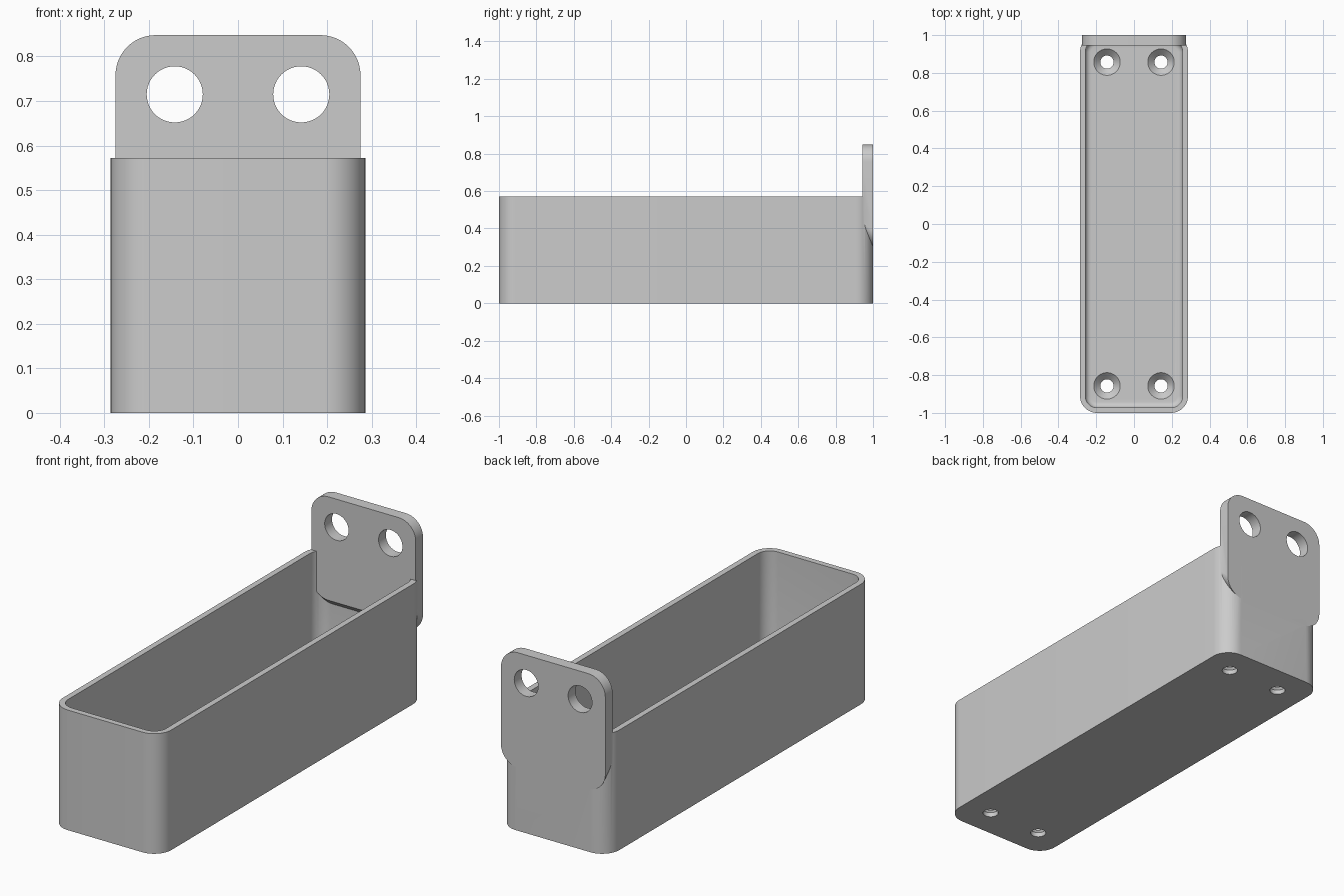
import bpy, bmesh, math
from mathutils import Vector, Matrix

cube = bpy.data.objects.get("Cube")
if cube:
    bpy.data.objects.remove(cube, do_unlink=True)

grey = bpy.data.materials.new("plain grey")
grey.use_nodes = True
colour = (0.6, 0.6, 0.6, 1)
grey.diffuse_color = colour
grey.node_tree.nodes["Principled BSDF"].inputs["Base Color"].default_value = colour

HALF_W, HEIGHT, WALL, CORNER = 0.286, 0.572, 0.028, 0.09
FLOOR, FILLET = 0.057, 0.03
PLATE_FRONT, PLATE_LOW, PLATE_TOP = 0.945, 0.30, 0.848


def rounded_rect(half_a, half_b, radius, steps=12):
    """Outline of a rectangle with round corners, counter-clockwise."""
    points = []
    for corner, (sa, sb) in enumerate([(1, 1), (-1, 1), (-1, -1), (1, -1)]):
        for i in range(steps + 1):
            angle = (corner + i / steps) * math.pi / 2
            points.append((sa * (half_a - radius) + radius * math.cos(angle),
                           sb * (half_b - radius) + radius * math.sin(angle)))
    return points


def loft(name, loops):
    """Skin a stack of matching outlines and cap both ends."""
    bm = bmesh.new()
    rings = [[bm.verts.new(p) for p in loop] for loop in loops]
    for low, high in zip(rings, rings[1:]):
        for i in range(len(low)):
            j = (i + 1) % len(low)
            bm.faces.new((low[i], low[j], high[j], high[i]))
    bm.faces.new(rings[0][::-1])
    bm.faces.new(rings[-1])
    bmesh.ops.recalc_face_normals(bm, faces=bm.faces)
    mesh = bpy.data.meshes.new(name)
    bm.to_mesh(mesh)
    bm.free()
    mesh.materials.append(grey)
    obj = bpy.data.objects.new(name, mesh)
    bpy.context.collection.objects.link(obj)
    return obj


def lathe(name, profile, matrix, sides=48):
    """Round cutter from (radius, height) pairs."""
    return loft(name, [[matrix @ Vector((r * math.cos(2 * math.pi * i / sides),
                                         r * math.sin(2 * math.pi * i / sides), h))
                        for i in range(sides)] for r, h in profile])


def combine(target, other, operation):
    """Apply a boolean and discard the second object."""
    mod = target.modifiers.new(operation.lower(), 'BOOLEAN')
    mod.operation, mod.solver, mod.object = operation, 'EXACT', other
    bpy.context.view_layer.objects.active = target
    bpy.ops.object.modifier_apply(modifier=mod.name)
    bpy.data.objects.remove(other, do_unlink=True)


# Open tray: outside, rim, inside and filleted floor edge in one skin
levels = [(0, 0), (0, HEIGHT), (WALL, HEIGHT)]
for i in range(7):
    a = i / 6 * math.pi / 2
    levels.append((WALL + FILLET * (1 - math.cos(a)),
                   FLOOR + FILLET * (1 - math.sin(a))))
tray = loft("tray", [[(x, y, z) for x, y in
                      rounded_rect(HALF_W - inset, 1 - inset, CORNER - inset)]
                     for inset, z in levels])

# Mounting plate with a sloping underside
middle = (PLATE_LOW + PLATE_TOP) / 2
outline = rounded_rect(0.275, (PLATE_TOP - PLATE_LOW) / 2, CORNER)
depth = 1 - PLATE_FRONT
plate = loft("mounting_plate", [
    [(x, 1, z + middle) for x, z in outline],
    [(x, PLATE_FRONT, z + middle + (depth if z < 0 else 0)) for x, z in outline]])
combine(tray, plate, 'UNION')

# Wall holes in the plate and countersunk holes in the floor
for side in (-1, 1):
    turn = Matrix.Translation((side * 0.142, 1, 0.715)) @ Matrix.Rotation(math.pi / 2, 4, 'X')
    combine(tray, lathe("plate_hole", [(0.063, -0.1), (0.063, 0.15)], turn), 'DIFFERENCE')
    for end in (-1, 1):
        place = Matrix.Translation((side * 0.143, end * 0.857, 0))
        sink = lathe("screw_hole", [(0.035, -0.05), (0.035, FLOOR - 0.035),
                                    (0.07, FLOOR), (0.07, FLOOR + 0.02)], place)
        combine(tray, sink, 'DIFFERENCE')

tray.name = "tray_with_mounting_plate"
bpy.ops.object.select_all(action='DESELECT')
tray.select_set(True)
bpy.context.view_layer.objects.active = tray
bpy.ops.object.shade_smooth_by_angle(angle=math.radians(30))
